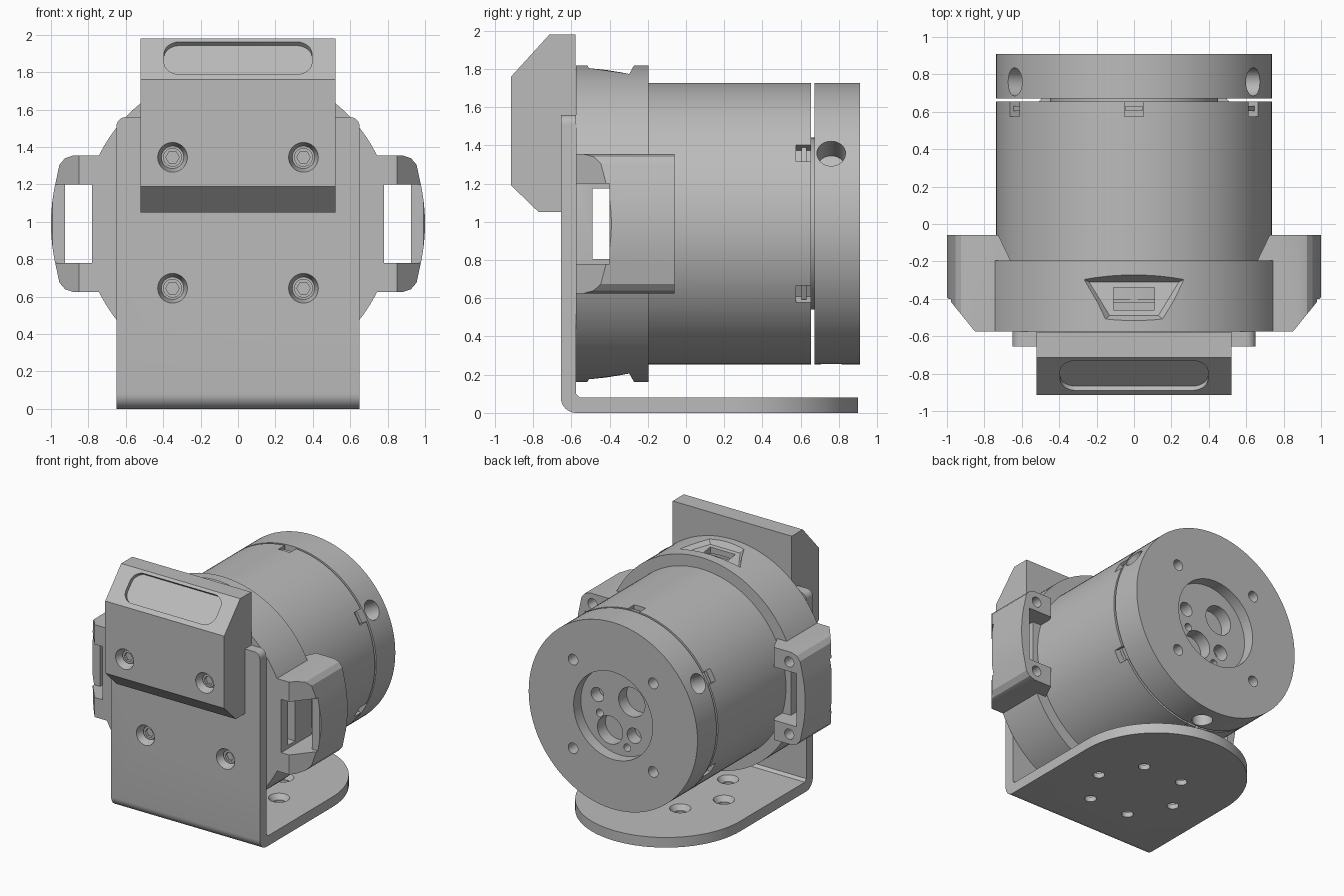
import bpy, bmesh
from math import pi, sin, cos, sqrt
from mathutils import Vector

if "Cube" in bpy.data.objects:
    bpy.data.objects.remove(bpy.data.objects["Cube"])

grey = bpy.data.materials.new("mid_grey")
grey.use_nodes = True
COLOUR = (0.5, 0.5, 0.5, 1)
grey.diffuse_color = COLOUR
for node in grey.node_tree.nodes:
    if node.type == 'BSDF_PRINCIPLED':
        node.inputs["Base Color"].default_value = COLOUR

CZ = 0.99      # height of the motor axis
R = 0.7375     # motor radius


def loft(name, a, b):
    """Closed solid between two matching outlines."""
    bm = bmesh.new()
    va = [bm.verts.new(p) for p in a]
    vb = [bm.verts.new(p) for p in b]
    bm.faces.new(va)
    bm.faces.new(vb)
    n = len(va)
    for i in range(n):
        j = (i + 1) % n
        bm.faces.new((va[i], va[j], vb[j], vb[i]))
    bmesh.ops.recalc_face_normals(bm, faces=bm.faces)
    mesh = bpy.data.meshes.new(name)
    bm.to_mesh(mesh)
    bm.free()
    mesh.materials.append(grey)
    ob = bpy.data.objects.new(name, mesh)
    bpy.context.collection.objects.link(ob)
    return ob


def prism(name, pts, lo, hi, axis):
    """Extrude a 2D outline along one axis; the other two keep xyz order."""
    def place(t):
        out = []
        for p in pts:
            q = list(p)
            q.insert("xyz".index(axis), t)
            out.append(q)
        return out
    return loft(name, place(lo), place(hi))


def box(name, x, y, z):
    return prism(name, [(x[0], y[0]), (x[1], y[0]), (x[1], y[1]), (x[0], y[1])], z[0], z[1], "z")


def cyl(name, p0, p1, r0, r1=None, n=40):
    """Cylinder or cone between two points."""
    p0, p1 = Vector(p0), Vector(p1)
    q = (p1 - p0).to_track_quat('Z', 'Y')
    ring = [q @ Vector((cos(2 * pi * i / n), sin(2 * pi * i / n), 0)) for i in range(n)]
    r1 = r0 if r1 is None else r1
    return loft(name, [p0 + v * r0 for v in ring], [p1 + v * r1 for v in ring])


def cyl_y(name, y0, y1, r, x=0, z=CZ, r1=None, n=40):
    return cyl(name, (x, y0, z), (x, y1, z), r, r1, n)


def cut(target, *tools, op='DIFFERENCE'):
    bpy.context.view_layer.objects.active = target
    for tool in tools:
        mod = target.modifiers.new("cut", 'BOOLEAN')
        mod.operation, mod.solver, mod.object = op, 'EXACT', tool
        bpy.ops.object.modifier_apply(modifier=mod.name)
        bpy.data.objects.remove(tool)


def radial_box(name, angle, r0, r1, half, y):
    """Box standing on the motor surface at an angle around the axis."""
    u, t = Vector((cos(angle), 0, sin(angle))), Vector((-sin(angle), 0, cos(angle)))
    c = Vector((0, 0, CZ))
    rect = [c + u * r + t * s for r, s in ((r0, -half), (r1, -half), (r1, half), (r0, half))]
    return loft(name, [p + Vector((0, y[0], 0)) for p in rect], [p + Vector((0, y[1], 0)) for p in rect])


# Motor barrel with six latch notches near the back
barrel = cyl_y("motor_barrel", -0.4, 0.655, R, n=128)
for k in range(6):
    a = pi / 6 + k * pi / 3
    cut(barrel, radial_box("notch", a, R - 0.06, R + 0.1, 0.05, (0.575, 0.7)))
    radial_box("latch_tab", a, R - 0.08, R - 0.02, 0.045, (0.605, 0.63))
cyl_y("motor_neck", 0.64, 0.69, 0.45, n=64)

# Rear cap: radial holes, screw holes and a recessed hub
cap = cyl_y("rear_cap", 0.672, 0.91, R, n=128)
for a in (pi / 6, 5 * pi / 6, -pi / 2):
    d = Vector((cos(a), 0, sin(a)))
    c = Vector((0, 0.76, CZ))
    cut(cap, cyl("hole", c + d * 0.58, c + d * 0.9, 0.075))
cut(cap, cyl_y("hub", 0.82, 1.0, 0.345, n=64))
for x in (-0.35, 0.35):
    for z in (-0.35, 0.35):
        cut(cap, cyl_y("hole", 0.8, 1.0, 0.042, x, CZ + z))
for x, z, r in ((-0.1, 0.1, 0.115), (0.09, -0.17, 0.11), (0.2, 0.08, 0.055),
                (-0.12, -0.16, 0.06), (0.18, -0.06, 0.03), (-0.06, -0.27, 0.03)):
    cut(cap, cyl_y("hole", 0.72, 1.0, r, x, CZ + z))

# Clamp ring with flat sides, side windows and recesses above and below
ring = cyl_y("clamp_ring", -0.575, -0.195, 0.828, n=128)
cut(ring, cyl_y("bore", -0.5, 0, R, n=128),
    box("window", (-1, 1), (-0.49, -0.4), (CZ - 0.185, CZ + 0.185)))
cut(ring, box("flats", (-0.78, 0.78), (-1, 0), (0, 2)), op='INTERSECT')
for s in (1, -1):
    floor = [(-0.24, -0.31, 0.76), (0.24, -0.31, 0.76), (0.13, -0.49, 0.785), (-0.13, -0.49, 0.785)]
    rim = [(-0.34, -0.26, 0.85), (0.34, -0.26, 0.85), (0.18, -0.53, 0.85), (-0.18, -0.53, 0.85)]
    flip = lambda pts: [(x, y, CZ + s * z) for x, y, z in pts]
    cut(ring, loft("recess", flip(floor), flip(rim)))
    cut(ring, radial_box("slot", s * pi / 2, 0.6, 0.9, 0.11, (-0.46, -0.34)))
    radial_box("slot_bar", s * pi / 2, 0.72, 0.745, 0.115, (-0.42, -0.4))

# Side ears: curved handles with a slot and screw holes
half_ear = [(0.63, 0.365), (0.88, 0.365), (0.925, 0.35), (0.955, 0.315)]
half_ear += [(sqrt(1 - z * z), z) for z in (0.24, 0.18, 0.12, 0.06)]
ear_outline = half_ear + [(1, 0)] + [(x, -z) for x, z in reversed(half_ear)]
for s, side in ((1, "left"), (-1, "right")):
    ear = prism(side + "_ear", [(s * x, CZ + z) for x, z in ear_outline], -0.575, -0.06, "y")
    chamfer = [(1.0, -0.39), (0.842, -0.585), (0.842, -0.7), (1.2, -0.7), (1.2, -0.39)]
    cut(ear, prism("chamfer", [(s * x, y) for x, y in chamfer], 0, 2, "z"))
    taper = [(0.6, -0.195), (0.66, -0.195), (0.73, -0.05), (0.6, -0.05)]
    cut(ear, prism("taper", [(s * x, y) for x, y in taper], 0, 2, "z"))
    z = (CZ - 0.21, CZ + 0.21)
    cut(ear, box("slot", sorted((s * 0.5, s * 0.925)), (-1, 0.2), z),
        box("front_gap", sorted((s * 0.7, s * 1.2)), (-1, -0.4), z))
    for dz in (-0.285, 0.285):
        cut(ear, cyl_y("hole", -0.2, 0, 0.04, s * 0.86, CZ + dz))

# L-shaped mounting bracket with a rounded foot
bend = [(-0.575 - 0.08 * cos(a), 0.08 - 0.08 * sin(a)) for a in (i * pi / 16 for i in range(9))]
bracket = prism("bracket", [(-0.575, 1.56), (-0.655, 1.56)] + bend
                + [(0.95, 0), (0.95, 0.08), (-0.555, 0.08), (-0.575, 0.1)], -0.65, 0.65, "x")
foot = [(0.65 * cos(i * pi / 48), 0.25 + 0.65 * sin(i * pi / 48)) for i in range(49)]
cut(bracket, prism("foot", foot + [(-0.65, -1), (0.65, -1)], -0.1, 2, "z"), op='INTERSECT')
corner = [(0.6 + 0.05 * cos(i * pi / 12), 1.51 + 0.05 * sin(i * pi / 12)) for i in range(7)]
front = corner + [(-x, z) for x, z in reversed(corner)] + [(-0.65, -1), (0.65, -1)]
cut(bracket, prism("corners", front, -1, 1, "y"), op='INTERSECT')
for k in range(6):
    x, y = 0.345 * cos(k * pi / 3), 0.02 + 0.345 * sin(k * pi / 3)
    cut(bracket, cyl("hole", (x, y, -0.1), (x, y, 0.2), 0.042),
        cyl("sink", (x, y, 0.04), (x, y, 0.1), 0.05, 0.09))

# Front block with chamfered ends and a shallow pocket on the upper slope
block = prism("front_block", [(-0.577, 1.98), (-0.715, 1.98), (-0.915, 1.76), (-0.915, 1.19),
                              (-0.77, 1.05), (-0.655, 1.05), (-0.655, 1.56), (-0.577, 1.56)],
              -0.52, 0.52, "x")
up = Vector((0, 0.2, 0.22)).normalized()
out = Vector((0, -0.22, 0.2)).normalized()
mid = Vector((0, -0.81, 1.8755))
pocket = []
for i in range(32):
    a = (i + 0.5) * pi / 16
    sx, sz = (1 if cos(a) > 0 else -1), (1 if sin(a) > 0 else -1)
    pocket.append(mid + Vector((sx * 0.31 + 0.085 * cos(a), 0, 0)) + up * (sz * 0.033 + 0.085 * sin(a)))
cut(block, loft("pocket", [p - out * 0.03 for p in pocket], [p + out * 0.1 for p in pocket]))

# Countersunk screws through the bracket and the block
for part, face, z in ((bracket, -0.655, 0.645), (block, -0.915, 1.345)):
    for x, side in ((0.35, "left"), (-0.35, "right")):
        cut(part, cyl_y("sink", face - 0.02, face + 0.07, 0.085, x, z, r1=0.06))
        screw = cyl_y(side + "_screw", face + 0.045, face + 0.078, 0.05, x, z)
        cut(screw, cyl_y("socket", face, face + 0.065, 0.036, x, z, n=6))

# Smooth the round surfaces and keep the edges sharp
bpy.ops.object.select_all(action='DESELECT')
for ob in bpy.context.collection.objects:
    if ob.type == 'MESH':
        ob.select_set(True)
        bpy.context.view_layer.objects.active = ob
bpy.ops.object.shade_smooth_by_angle(angle=pi / 7)
